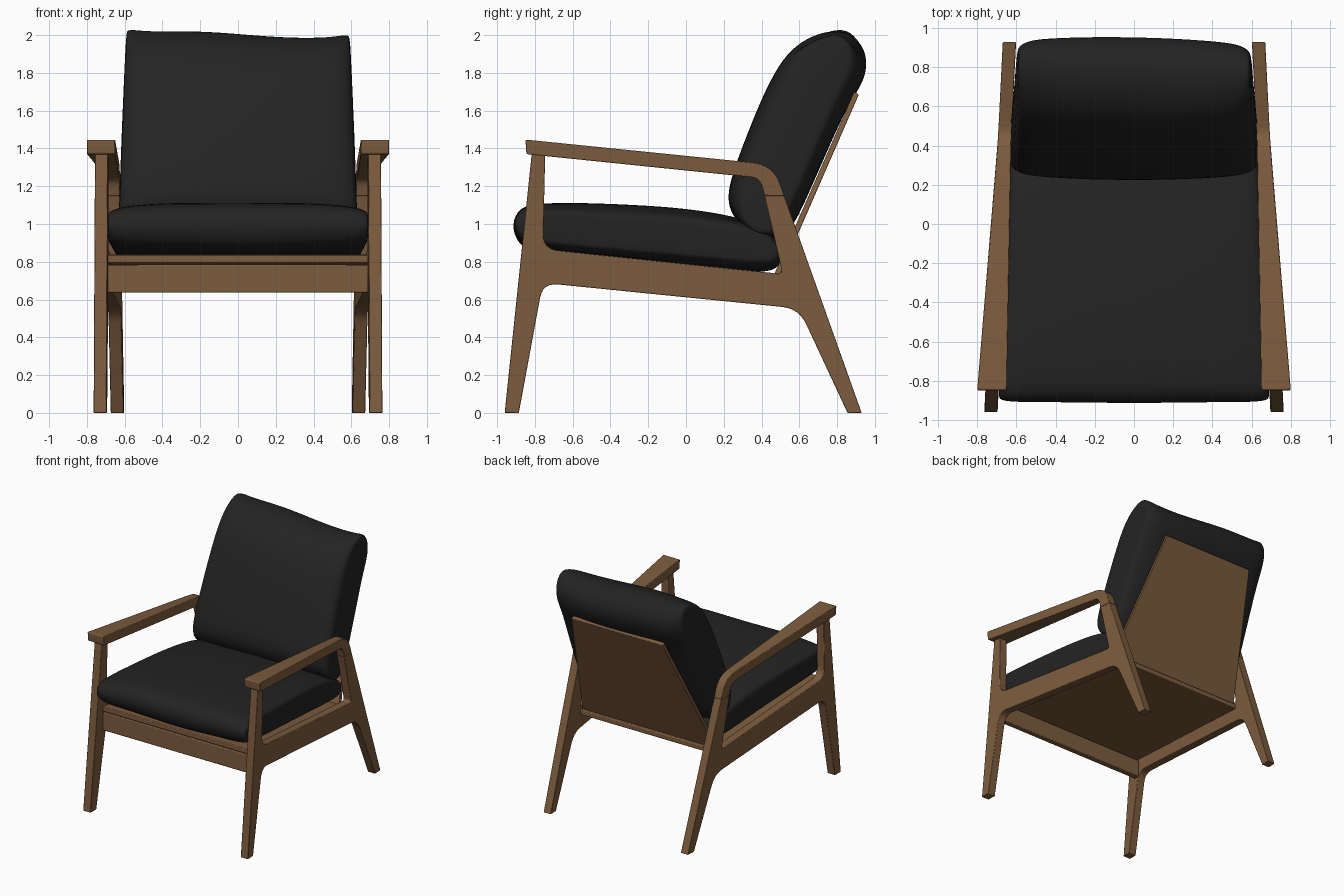
import bpy, bmesh, math
from mathutils import Vector

if "Cube" in bpy.data.objects:
    bpy.data.objects.remove(bpy.data.objects["Cube"])


def material(name, rgb):
    m = bpy.data.materials.new(name)
    m.diffuse_color = (*rgb, 1)
    m.use_nodes = True
    m.node_tree.nodes["Principled BSDF"].inputs["Base Color"].default_value = m.diffuse_color
    return m


WOOD = material("walnut wood", (0.205, 0.108, 0.049))
FABRIC = material("black fabric", (0.017, 0.017, 0.017))


def add_object(name, bm, mat):
    bmesh.ops.recalc_face_normals(bm, faces=bm.faces)
    me = bpy.data.meshes.new(name)
    bm.to_mesh(me)
    bm.free()
    me.materials.append(mat)
    ob = bpy.data.objects.new(name, me)
    bpy.context.collection.objects.link(ob)
    return ob


def shade(ob, angle):
    bpy.ops.object.select_all(action='DESELECT')
    ob.select_set(True)
    bpy.context.view_layer.objects.active = ob
    bpy.ops.object.shade_smooth_by_angle(angle=math.radians(angle))


def fillet(points, steps=6):
    """Round each (y, z, r) corner of an outline."""
    out = []
    for i, (y, z, r) in enumerate(points):
        p = Vector((y, z))
        if r == 0:
            out.append(p)
            continue
        a = p + (Vector(points[i - 1][:2]) - p).normalized() * r
        b = p + (Vector(points[(i + 1) % len(points)][:2]) - p).normalized() * r
        for k in range(steps + 1):
            t = k / steps
            out.append(a * (1 - t) ** 2 + p * 2 * t * (1 - t) + b * t * t)
    return out


def prism(name, points, x_in, x_out, mirror=False, bevel=0.006):
    """Side outline (y, z) extruded between two x functions."""
    bm = bmesh.new()
    loop = fillet(points)
    a = [bm.verts.new((x_in(*p), *p)) for p in loop]
    b = [bm.verts.new((x_out(*p), *p)) for p in loop]
    bm.faces.new(a)
    bm.faces.new(b[::-1])
    for i in range(len(a)):
        bm.faces.new((a[i - 1], a[i], b[i], b[i - 1]))
    ob = add_object(name, bm, WOOD)
    shade(ob, 30)
    if mirror:
        ob.modifiers.new("mirror", 'MIRROR').use_mirror_merge = False
    mod = ob.modifiers.new("bevel", 'BEVEL')
    mod.width, mod.segments = bevel, 2
    mod.limit_method, mod.angle_limit = 'ANGLE', math.radians(40)
    return ob


# side frames converge slightly towards the back
def inner(y, z=0):
    return 0.696 - 0.05 * (y + 0.95)


def outer(y, z=0):
    return inner(y) + 0.068


def arm_inner(y, z=0):
    t = (y + 0.84) / 1.26
    return 0.65 + (inner(0.42) - 0.65) * t if t < 1 else inner(y)


def arm_outer(y, z=0):
    t = (y + 0.84) / 1.26
    return 0.80 + (outer(0.42) - 0.80) * t if t < 1 else outer(y)


# legs and side rail in one piece
prism("side_frame", [
    (-0.96, 0, 0), (-0.885, 0, 0), (-0.758, 0.688, 0.08), (0.598, 0.552, 0.09),
    (0.855, 0, 0), (0.93, 0, 0), (0.52, 1.15, 0), (0.415, 1.15, 0),
    (0.512, 0.735, 0.03), (-0.757, 0.868, 0.08), (-0.745, 1.39, 0), (-0.815, 1.39, 0)],
    inner, outer, mirror=True, bevel=0.004)

# armrest, bending down into the back leg
prism("armrest", [
    (-0.85, 1.447, 0.012), (0.463, 1.314, 0.11), (0.52, 1.15, 0), (0.415, 1.15, 0),
    (0.392, 1.243, 0.05), (-0.845, 1.37, 0.012)],
    arm_inner, arm_outer, mirror=True, bevel=0.004)

# front rail, seat panel and back panel
prism("front_rail", [(-0.81, 0.637, 0), (-0.76, 0.637, 0), (-0.76, 0.785, 0), (-0.81, 0.785, 0)],
      lambda y, z: -inner(y), inner)
prism("seat_panel", [(-0.81, 0.795, 0), (0.51, 0.67, 0), (0.51, 0.712, 0), (-0.81, 0.838, 0)],
      lambda y, z: -inner(y), inner)


def back_half(y, z):
    return 0.62 - 0.2 * (z - 0.70) / 1.0


prism("back_panel", [(0.485, 0.70, 0), (0.915, 1.685, 0), (0.89, 1.70, 0), (0.452, 0.70, 0)],
      lambda y, z: -back_half(y, z), back_half, bevel=0.004)


# cushions: side profile lofted across x, pinched at both ends
def cushion(name, profile, centre, axis, half, wobble):
    a = Vector(axis).normalized()
    n = Vector((-a.y, a.x))
    c = Vector(centre)
    ends = [(1.0, 0.955, 0.55), (0.985, 0.98, 0.68), (0.93, 0.995, 0.82),
            (0.8, 1.0, 0.92), (0.5, 1.0, 0.98), (0.2, 1.005, 1.01)]
    sections = [(-u, l, t) for u, l, t in ends] + ends[::-1]
    bm = bmesh.new()
    rings = []
    for u, l, t in sections:
        ring = []
        for p in profile:
            d = Vector(p) - c
            q = c + a * (d.dot(a) * l) + n * (d.dot(n) * t)
            q += wobble(u, d.dot(a), d.dot(n))
            ring.append(bm.verts.new((u * half(*q), q.x, q.y)))
        rings.append(ring)
    for r, s in zip(rings, rings[1:]):
        for i in range(len(r)):
            bm.faces.new((r[i - 1], r[i], s[i], s[i - 1]))
    bm.faces.new(rings[0])
    bm.faces.new(rings[-1][::-1])
    ob = add_object(name, bm, FABRIC)
    shade(ob, 180)
    mod = ob.modifiers.new("subdivision", 'SUBSURF')
    mod.levels = mod.render_levels = 2
    return ob


cushion("seat_cushion", [
    (-0.90, 0.93), (-0.918, 1.0), (-0.885, 1.08), (-0.80, 1.108), (-0.6, 1.112),
    (-0.3, 1.10), (0, 1.08), (0.25, 1.04), (0.42, 0.985), (0.49, 0.91),
    (0.507, 0.82), (0.475, 0.745), (0.3, 0.75), (0, 0.785), (-0.4, 0.825),
    (-0.75, 0.855), (-0.86, 0.875)],
    (-0.2, 0.94), (1, -0.11), lambda y, z: inner(y) + 0.004,
    lambda u, l, t: Vector((0, 0.006 * math.sin(6 * u + 3 * l))))

cushion("back_cushion", [
    (0.225, 1.20), (0.30, 1.41), (0.40, 1.66), (0.49, 1.84), (0.58, 1.94), (0.69, 1.995),
    (0.80, 2.01), (0.89, 1.98), (0.96, 1.88), (0.945, 1.76), (0.86, 1.64), (0.76, 1.42),
    (0.66, 1.19), (0.57, 0.99), (0.50, 0.92), (0.38, 0.935), (0.28, 1.0), (0.225, 1.09)],
    (0.58, 1.47), (0.432, 1), lambda y, z: 0.635 - 0.04 * (z - 1.0),
    lambda u, l, t: Vector((-0.012 * u, -0.018 * u - 0.008 * math.sin(4 * u)
                            + 0.02 * max(abs(u) - 0.8, 0) * 5)) * max(l, 0) * 2)
